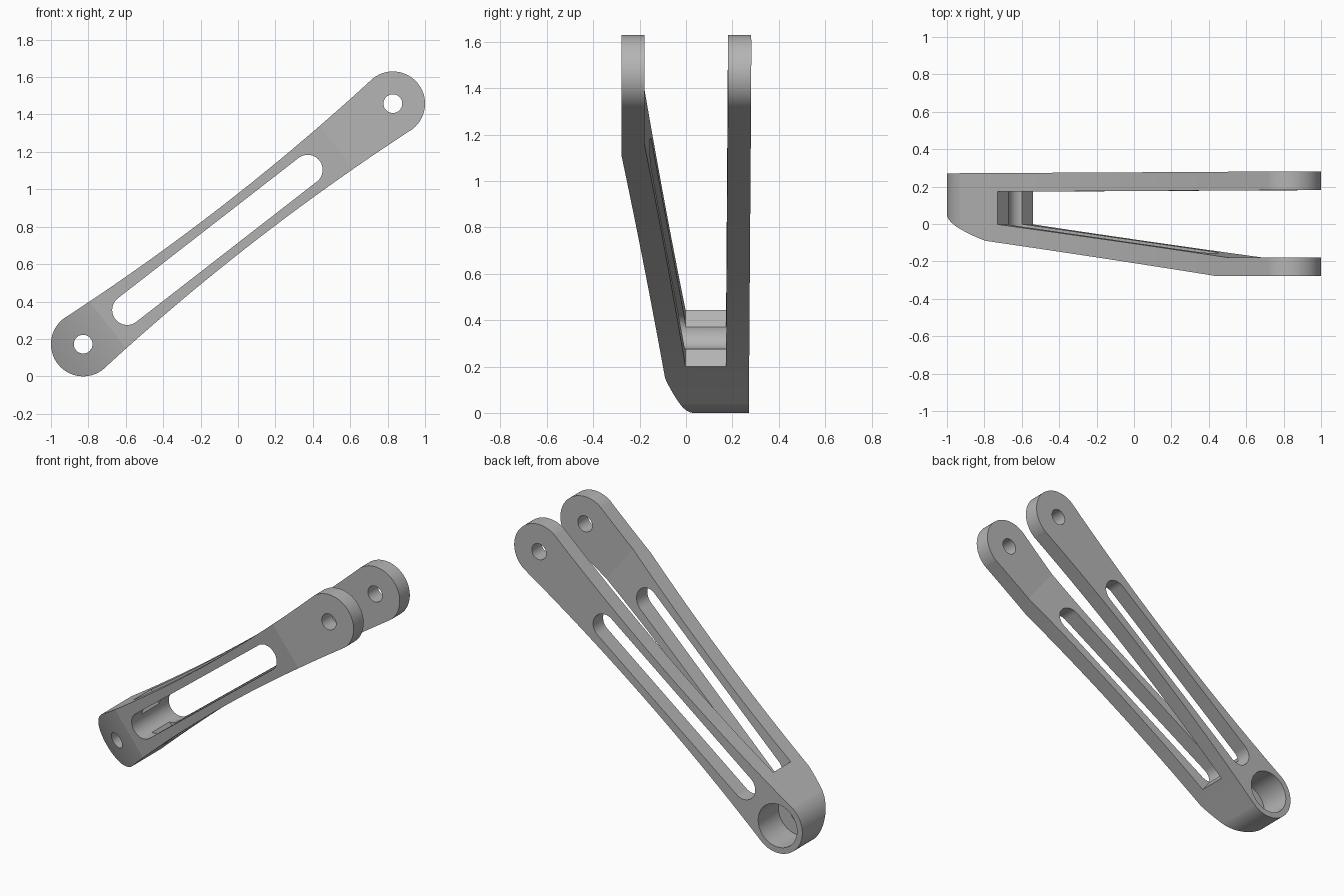
import bpy, bmesh
from math import pi, cos, sin, radians
from mathutils import Vector

cube = bpy.data.objects.get("Cube")
if cube:
    bpy.data.objects.remove(cube, do_unlink=True)

# Arm frame: u runs along the arm, v across it, y stays front to back
HUB = Vector((-0.828, 0, 0.172))
TIP = Vector((0.828, 0, 1.458))
LENGTH = (TIP - HUB).length
U = (TIP - HUB).normalized()
V = Vector((-U.z, 0, U.x))
Y = Vector((0, 1, 0))
END_R, WAIST = 0.172, 0.128


def prism(name, points, axis_a, axis_b, sweep, start, end):
    """Extrude a closed 2D profile along the sweep axis."""
    bm = bmesh.new()
    base = [bm.verts.new(HUB + axis_a * a + axis_b * b + sweep * start) for a, b in points]
    face = bm.faces.new(base)
    new = bmesh.ops.extrude_face_region(bm, geom=[face])["geom"]
    moved = [g for g in new if isinstance(g, bmesh.types.BMVert)]
    bmesh.ops.translate(bm, verts=moved, vec=sweep * (end - start))
    bmesh.ops.recalc_face_normals(bm, faces=bm.faces)
    mesh = bpy.data.meshes.new(name)
    bm.to_mesh(mesh)
    bm.free()
    obj = bpy.data.objects.new(name, mesh)
    bpy.context.collection.objects.link(obj)
    return obj


def arc(cu, r, start, end, n=48):
    angles = [start + (end - start) * i / n for i in range(n + 1)]
    return [(cu + r * cos(t), r * sin(t)) for t in angles]


def round_hole(name, cu, r, y0, y1):
    return prism(name, arc(cu, r, 0, 2 * pi, 72)[:-1], U, V, Y, y0, y1)


def combine(target, other, operation):
    mod = target.modifiers.new(operation, 'BOOLEAN')
    mod.object, mod.operation, mod.solver = other, operation, 'EXACT'
    bpy.context.view_layer.update()
    graph = bpy.context.evaluated_depsgraph_get()
    mesh = bpy.data.meshes.new_from_object(target.evaluated_get(graph))
    target.modifiers.clear()
    target.data = mesh
    bpy.data.objects.remove(other, do_unlink=True)


# Waisted side outline with round ends
N = 32
waist = []
for i in range(1, N):
    k = 2 * i / N - 1
    waist.append((LENGTH * i / N, WAIST + (END_R - WAIST) * k * k))
outline = arc(LENGTH, END_R, -pi / 2, pi / 2) + waist[::-1]
outline += arc(0, END_R, pi / 2, 3 * pi / 2) + [(u, -v) for u, v in waist]
arm = prism("forked_arm", outline, U, V, Y, -0.5, 0.5)

# Fork plan: curved hub nose, slanted front arm, straight back arm
far = LENGTH + 0.3
p0, p1, p2 = Vector((-0.18, 0.078)), Vector((0, -0.04)), Vector((0.167, -0.09))
nose = []
for i in range(17):
    t = i / 16
    nose.append(tuple(p0 * (1 - t) ** 2 + p1 * 2 * t * (1 - t) + p2 * t * t))
plan = [(-0.3, 0.27), (-0.3, 0.157)] + nose
plan += [(1.715, -0.278), (far, -0.278), (far, -0.178), (1.79, -0.178),
         (0.245, -0.002), (0.245, 0.173), (far, 0.182), (far, 0.282)]
combine(arm, prism("fork_plan", plan, U, Y, V, -0.5, 0.5), 'INTERSECT')

# Long slot through both arms
slot = arc(1.52, 0.08, -pi / 2, pi / 2, 32) + arc(0.298, 0.08, pi / 2, 3 * pi / 2, 32)
combine(arm, prism("slot_cutter", slot, U, V, Y, -0.6, 0.6), 'DIFFERENCE')

# Pin holes at both ends and the wide bore in the back of the hub
combine(arm, round_hole("tip_hole", LENGTH, 0.05, -0.6, 0.6), 'DIFFERENCE')
combine(arm, round_hole("hub_hole", 0, 0.05, -0.6, 0.6), 'DIFFERENCE')
combine(arm, round_hole("hub_bore", 0, 0.135, 0.07, 0.6), 'DIFFERENCE')

# Single grey finish
grey = bpy.data.materials.new("plain_grey")
grey.use_nodes = True
color = (0.46, 0.46, 0.46, 1)
grey.diffuse_color = color
grey.node_tree.nodes["Principled BSDF"].inputs["Base Color"].default_value = color
arm.data.materials.clear()
arm.data.materials.append(grey)

bpy.ops.object.select_all(action='DESELECT')
arm.select_set(True)
bpy.context.view_layer.objects.active = arm
bpy.ops.object.shade_smooth_by_angle(angle=radians(6))
